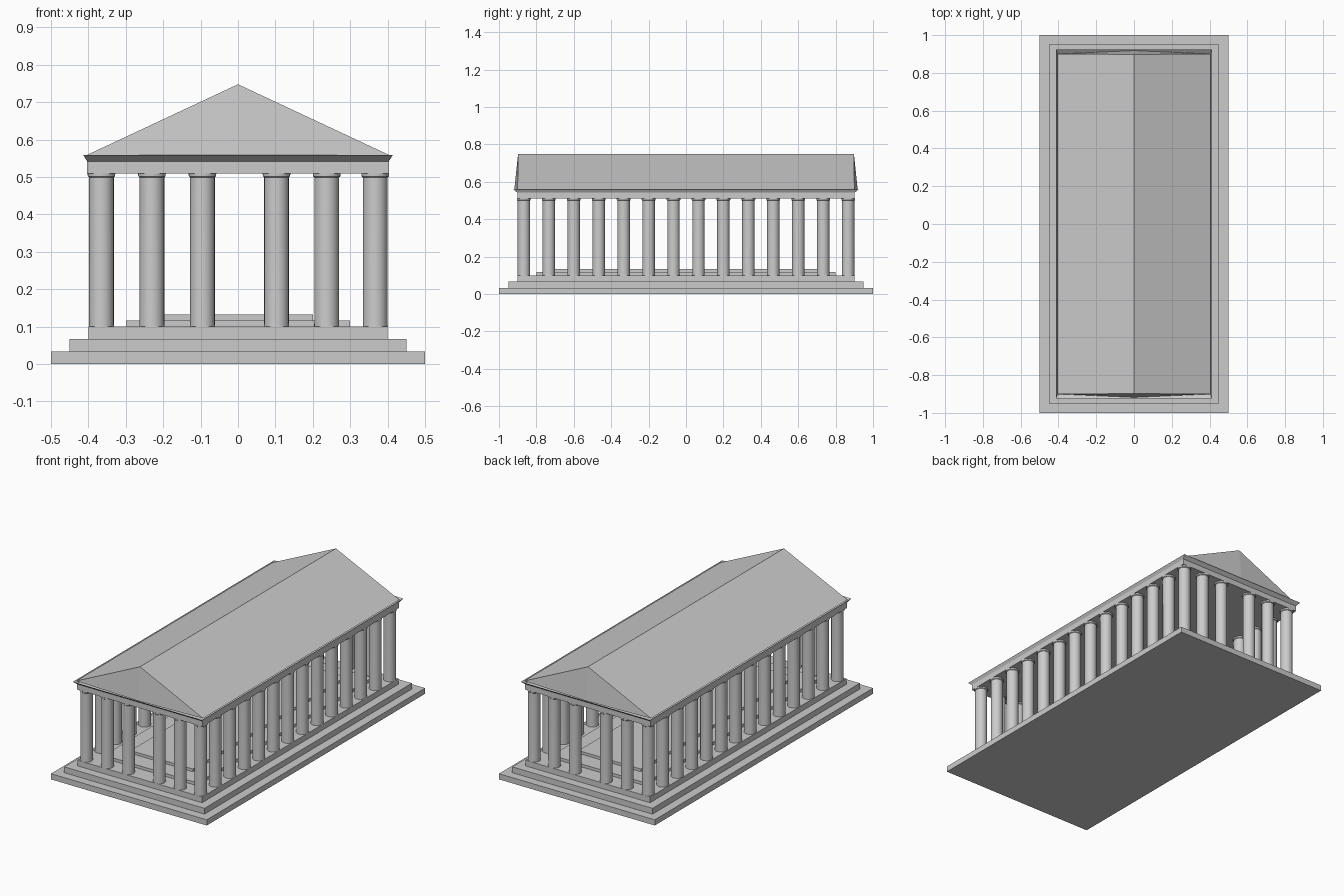
import bpy, bmesh, math

if "Cube" in bpy.data.objects:
    bpy.data.objects.remove(bpy.data.objects["Cube"])


def finish(name, bm, fix_normals=True):
    if fix_normals:
        bmesh.ops.recalc_face_normals(bm, faces=bm.faces)
    mesh = bpy.data.meshes.new(name)
    bm.to_mesh(mesh)
    bm.free()
    ob = bpy.data.objects.new(name, mesh)
    bpy.context.collection.objects.link(ob)
    return ob


def ring(bm, hx, hy, z):
    return [bm.verts.new((sx * hx, sy * hy, z))
            for sx, sy in ((-1, -1), (1, -1), (1, 1), (-1, 1))]


def slab(name, hx, hy, z0, z1, hx2=None, hy2=None, capped=True):
    """Rectangular block, optionally flaring towards the top."""
    bm = bmesh.new()
    lo = ring(bm, hx, hy, z0)
    hi = ring(bm, hx2 or hx, hy2 or hy, z1)
    for i in range(4):
        j = (i + 1) % 4
        bm.faces.new((lo[i], lo[j], hi[j], hi[i]))
    if capped:
        bm.faces.new(lo[::-1])
        bm.faces.new(hi)
    return finish(name, bm, capped)


# Stepped platform and the raised inner floor
slab("lower_step", 0.5, 1.0, 0, 0.033)
slab("middle_step", 0.45, 0.95, 0.033, 0.067)
slab("top_step", 0.4, 0.9, 0.067, 0.1)
slab("inner_floor", 0.3, 0.8, 0.1, 0.117)
slab("inner_dais", 0.2, 0.7, 0.117, 0.133)

# Column: a lathed shaft with a rounded capital
SIDES = 24
PROFILE = [(0.0335, 0.1), (0.033, 0.11), (0.033, 0.499), (0.0365, 0.502), (0.037, 0.51)]
bm = bmesh.new()
rings = [[bm.verts.new((r * math.cos(2 * math.pi * i / SIDES),
                        r * math.sin(2 * math.pi * i / SIDES), z))
          for i in range(SIDES)] for r, z in PROFILE]
for a, b in zip(rings, rings[1:]):
    for i in range(SIDES):
        j = (i + 1) % SIDES
        bm.faces.new((a[i], a[j], b[j], b[i]))
bm.faces.new(rings[0][::-1])
bm.faces.new(rings[-1])
column = finish("column", bm)
bpy.context.view_layer.objects.active = column
column.select_set(True)
bpy.ops.object.shade_smooth_by_angle(angle=math.radians(35))

# Colonnade: fourteen along each side, six across each end
XS = (-0.365, -0.23, -0.095, 0.103, 0.237, 0.367)
YS = [-0.867 + 1.734 * i / 13 for i in range(14)]
spots = [(x, y) for x in (XS[0], XS[-1]) for y in YS]
spots += [(x, y) for x in XS[1:-1] for y in (YS[0], YS[-1])]
column.location = (*spots[0], 0)
for x, y in spots[1:]:
    copy = column.copy()
    copy.location = (x, y, 0)
    bpy.context.collection.objects.link(copy)

# Beam over the columns and the flaring cornice, open on top
slab("entablature", 0.403, 0.902, 0.51, 0.542)
slab("cornice", 0.403, 0.902, 0.542, 0.559, 0.414, 0.923, capped=False)

# Pitched roof, its gables bowed slightly outwards at the middle
bm = bmesh.new()
c = ring(bm, 0.406, 0.9, 0.558)
front_mid, back_mid = [bm.verts.new((0, s * 0.918, 0.558)) for s in (-1, 1)]
front_top, back_top = [bm.verts.new((0, s * 0.898, 0.748)) for s in (-1, 1)]
bm.faces.new((c[0], front_top, back_top, c[3]))
bm.faces.new((c[1], c[2], back_top, front_top))
bm.faces.new((c[0], front_mid, front_top))
bm.faces.new((front_mid, c[1], front_top))
bm.faces.new((c[2], back_mid, back_top))
bm.faces.new((back_mid, c[3], back_top))
finish("roof", bm)
